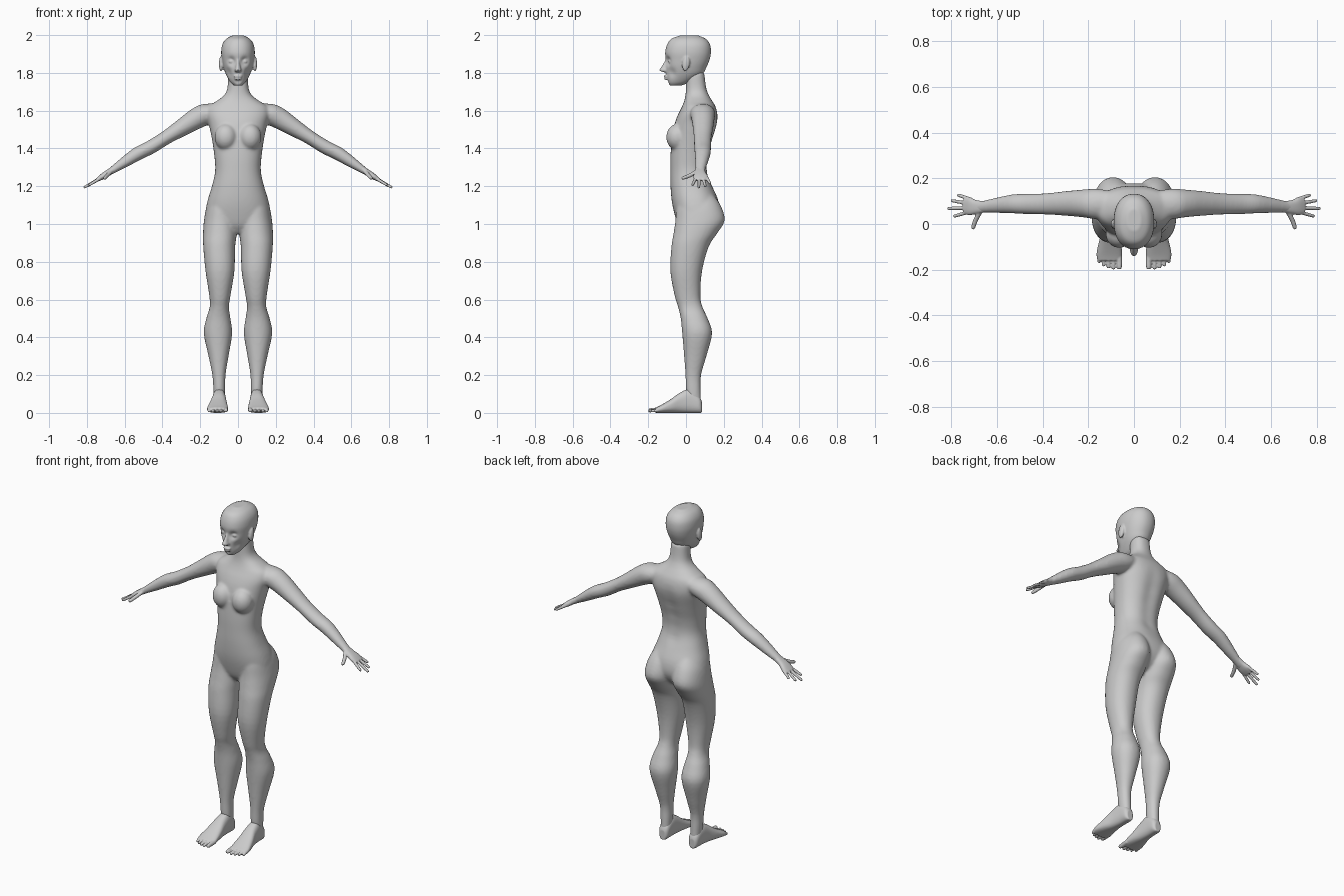
import bpy, bmesh, math
from mathutils import Vector, Matrix


def spline(rows, steps):
    """Catmull-Rom through rows of equal length."""
    out = []
    n = len(rows)
    for i in range(n - 1):
        p = [rows[max(0, min(n - 1, i + k))] for k in (-1, 0, 1, 2)]
        for s in range(steps):
            t = s / steps
            out.append([0.5 * (2 * b + (c - a) * t + (2 * a - 5 * b + 4 * c - d) * t * t
                               + (3 * b - a - 3 * c + d) * t ** 3) for a, b, c, d in zip(*p)])
    return out + [list(rows[-1])]


def loft(bm, rings, power=2.0, segs=36, steps=4, both=False):
    """Closed skin over rings (centre, u axis, v axis); both = also on the -x side."""
    rows = spline([[*c, *u, *v] for c, u, v in rings], steps)
    made = []
    for side in ((1, -1) if both else (1,)):
        loops = []
        for r in rows:
            c, u, v = Vector(r[:3]), Vector(r[3:6]), Vector(r[6:])
            loop = []
            for k in range(segs):
                a = 2 * math.pi * k / segs
                ca, sa = math.cos(a), math.sin(a)
                p = c + u * math.copysign(abs(ca) ** (2 / power), ca) \
                      + v * math.copysign(abs(sa) ** (2 / power), sa)
                loop.append(bm.verts.new((p.x * side, p.y, p.z)))
            loops.append(loop)
            made += loop
        for a, b in zip(loops, loops[1:]):
            for k in range(segs):
                j = (k + 1) % segs
                bm.faces.new((a[k], a[j], b[j], b[k]))
        bm.faces.new(loops[0][::-1])
        bm.faces.new(loops[-1])
    return made


def upright(x0, x1, yf, yb, z):
    return ((x0 + x1) / 2, (yf + yb) / 2, z), ((x1 - x0) / 2, 0, 0), (0, (yb - yf) / 2, 0)


def slanted(x, z, h, y, d):
    """Ring across the arm direction."""
    return (x, y, z), (0.54 * h, 0, 0.84 * h), (0, d, 0)


def ball(bm, loc, size, both=False, tilt=0.0):
    for side in ((1, -1) if both else (1,)):
        m = Matrix.Translation((loc[0] * side, loc[1], loc[2])) @ Matrix.Rotation(tilt, 4, 'X') \
            @ Matrix.Diagonal((*size, 1))
        bmesh.ops.create_uvsphere(bm, u_segments=24, v_segments=16, radius=1, matrix=m)


def digit(bm, points, radius):
    """Finger or toe: a round-ended tube along points, on both sides."""
    pts = [Vector(p) for p in points]
    d = (pts[-1] - pts[0]).normalized()
    u = d.cross(Vector((0, 0, 1))).normalized()
    v = d.cross(u)
    scale = [1.0] * (len(pts) - 1) + [0.85]
    rings = [(p, u * radius * s, v * radius * s) for p, s in zip(pts, scale)]
    tip = pts[-1] + d * radius * 0.6
    rings.append((tip, u * radius * 0.35, v * radius * 0.35))
    loft(bm, rings, segs=14, both=True)


def dent(verts, centre, radius, offset):
    """Soft push of vertices around a point."""
    c = Vector(centre)
    for v in verts:
        v.co += Vector(offset) * math.exp(-((v.co - c).length / radius) ** 2)


def fuse(bm, name, voxel, smooth):
    """Merge overlapping shells into one smooth skin."""
    bmesh.ops.recalc_face_normals(bm, faces=bm.faces[:])
    me = bpy.data.meshes.new(name)
    bm.to_mesh(me)
    bm.free()
    ob = bpy.data.objects.new(name, me)
    bpy.context.collection.objects.link(ob)
    m = ob.modifiers.new("skin", 'REMESH')
    m.mode = 'VOXEL'
    m.voxel_size = voxel
    m.use_smooth_shade = True
    s = ob.modifiers.new("soften", 'SMOOTH')
    s.factor = 0.5
    s.iterations = smooth
    return ob


# --- Body: torso with neck (z, half width, front y, back y)
bm = bmesh.new()
torso = [(0.95, 0.05, -0.01, 0.08), (0.99, 0.14, -0.04, 0.14), (1.05, 0.17, -0.06, 0.175),
         (1.12, 0.162, -0.075, 0.172), (1.20, 0.138, -0.082, 0.14), (1.28, 0.121, -0.083, 0.115),
         (1.36, 0.125, -0.082, 0.12), (1.45, 0.138, -0.075, 0.145), (1.53, 0.155, -0.06, 0.167),
         (1.58, 0.168, -0.042, 0.167), (1.62, 0.16, -0.022, 0.157), (1.65, 0.115, -0.01, 0.14),
         (1.68, 0.075, -0.003, 0.122), (1.72, 0.056, 0.0, 0.107), (1.80, 0.052, 0.0, 0.097)]
skin = loft(bm, [upright(-w, w, f, b, z) for z, w, f, b in torso], power=2.3, segs=64)
for z in (1.25, 1.32, 1.39, 1.46, 1.53):
    dent(skin, (0, 0.14, z), 0.04, (0, -0.009, 0))
ball(bm, (0.064, -0.045, 1.46), (0.06, 0.06, 0.07), both=True)

# Legs (z, inner x, outer x, front y, back y)
leg = [(0.05, 0.072, 0.125, 0.01, 0.08), (0.12, 0.068, 0.13, 0.0, 0.078),
       (0.20, 0.066, 0.136, -0.003, 0.08), (0.30, 0.05, 0.156, -0.01, 0.108),
       (0.42, 0.031, 0.181, -0.02, 0.138), (0.50, 0.04, 0.168, -0.028, 0.115),
       (0.56, 0.048, 0.15, -0.042, 0.088), (0.62, 0.04, 0.152, -0.06, 0.076),
       (0.75, 0.019, 0.172, -0.083, 0.085), (0.88, 0.015, 0.184, -0.077, 0.12),
       (0.95, 0.006, 0.185, -0.066, 0.165), (1.02, 0.004, 0.18, -0.056, 0.205),
       (1.10, 0.008, 0.164, -0.05, 0.183), (1.16, 0.03, 0.13, -0.03, 0.14)]
loft(bm, [upright(a, b, f, k, z) for z, a, b, f, k in leg], power=2.15, both=True)

# Arms (x, z, half thickness, centre y, half depth)
arm = [(0.08, 1.605, 0.04, 0.09, 0.05), (0.16, 1.585, 0.058, 0.088, 0.066),
       (0.22, 1.558, 0.056, 0.09, 0.061), (0.30, 1.508, 0.046, 0.09, 0.054),
       (0.38, 1.458, 0.037, 0.088, 0.047), (0.46, 1.408, 0.037, 0.088, 0.045),
       (0.53, 1.373, 0.036, 0.088, 0.042), (0.60, 1.328, 0.029, 0.082, 0.034),
       (0.66, 1.288, 0.02, 0.076, 0.027), (0.70, 1.262, 0.016, 0.073, 0.028)]
loft(bm, [slanted(*r) for r in arm], both=True)
fuse(bm, "body", 0.0075, 8)

# --- Head (z, half width, front y, back y)
bm = bmesh.new()
head = [(1.732, 0.02, -0.085, -0.03), (1.75, 0.04, -0.097, 0.02), (1.79, 0.063, -0.105, 0.085),
        (1.83, 0.077, -0.107, 0.108), (1.87, 0.085, -0.108, 0.125), (1.91, 0.089, -0.11, 0.132),
        (1.95, 0.083, -0.1, 0.127), (1.98, 0.063, -0.078, 0.105), (1.998, 0.03, -0.03, 0.065)]
skin = loft(bm, [upright(-w, w, f, b, z) for z, w, f, b in head], power=2.2, segs=72, steps=6)
for s in (-1, 1):
    dent(skin, (s * 0.035, -0.1, 1.862), 0.02, (0, 0.02, 0))
    dent(skin, (s * 0.055, -0.08, 1.80), 0.025, (-s * 0.006, 0.008, 0))
dent(skin, (0, -0.1, 1.755), 0.012, (0, 0.008, 0))
ball(bm, (0.034, -0.078, 1.86), (0.018, 0.016, 0.012), both=True)
# Nose, lips and ears
loft(bm, [upright(-w, w, f, -0.08, z) for z, w, f in
          ((1.803, 0.012, -0.115), (1.812, 0.019, -0.141), (1.83, 0.014, -0.133),
           (1.86, 0.009, -0.114), (1.88, 0.008, -0.106))], segs=24)
ball(bm, (0, -0.106, 1.782), (0.024, 0.012, 0.006))
ball(bm, (0, -0.104, 1.768), (0.02, 0.012, 0.006))
ball(bm, (0.09, 0.0, 1.848), (0.011, 0.02, 0.04), both=True, tilt=-0.15)
fuse(bm, "head", 0.005, 3)

# --- Hands
bm = bmesh.new()
palm = [(0.65, 1.295, 0.016, 0.076, 0.024), (0.69, 1.27, 0.016, 0.074, 0.03),
        (0.72, 1.25, 0.015, 0.078, 0.039), (0.745, 1.234, 0.01, 0.078, 0.034)]
loft(bm, [slanted(*r) for r in palm], power=2.5, both=True)
for a, b in (((0.715, 0.108, 1.25), (0.768, 0.126, 1.217)), ((0.73, 0.09, 1.243), (0.795, 0.102, 1.203)),
             ((0.735, 0.07, 1.24), (0.81, 0.068, 1.196)), ((0.725, 0.052, 1.245), (0.785, 0.035, 1.208))):
    digit(bm, (a, b), 0.0085)
digit(bm, ((0.67, 0.06, 1.28), (0.692, 0.02, 1.257), (0.705, -0.016, 1.243)), 0.0105)
fuse(bm, "hands", 0.004, 2)

# --- Feet (y, centre x, half width, height)
bm = bmesh.new()
foot = [(0.084, 0.098, 0.018, 0.06), (0.068, 0.098, 0.03, 0.09), (0.02, 0.099, 0.034, 0.125),
        (-0.03, 0.101, 0.039, 0.108), (-0.08, 0.105, 0.049, 0.073), (-0.13, 0.108, 0.056, 0.043),
        (-0.16, 0.108, 0.052, 0.028)]
loft(bm, [((x, y, h / 2), (w, 0, 0), (0, 0, h / 2)) for y, x, w, h in foot], power=2.5, both=True)
for x, tip, r in ((0.064, -0.19, 0.013), (0.09, -0.193, 0.0095), (0.112, -0.188, 0.0095),
                  (0.133, -0.18, 0.009), (0.153, -0.166, 0.009)):
    digit(bm, ((x, -0.13, 0.018), (x, tip, r + 0.001)), r)
fuse(bm, "feet", 0.004, 3)
